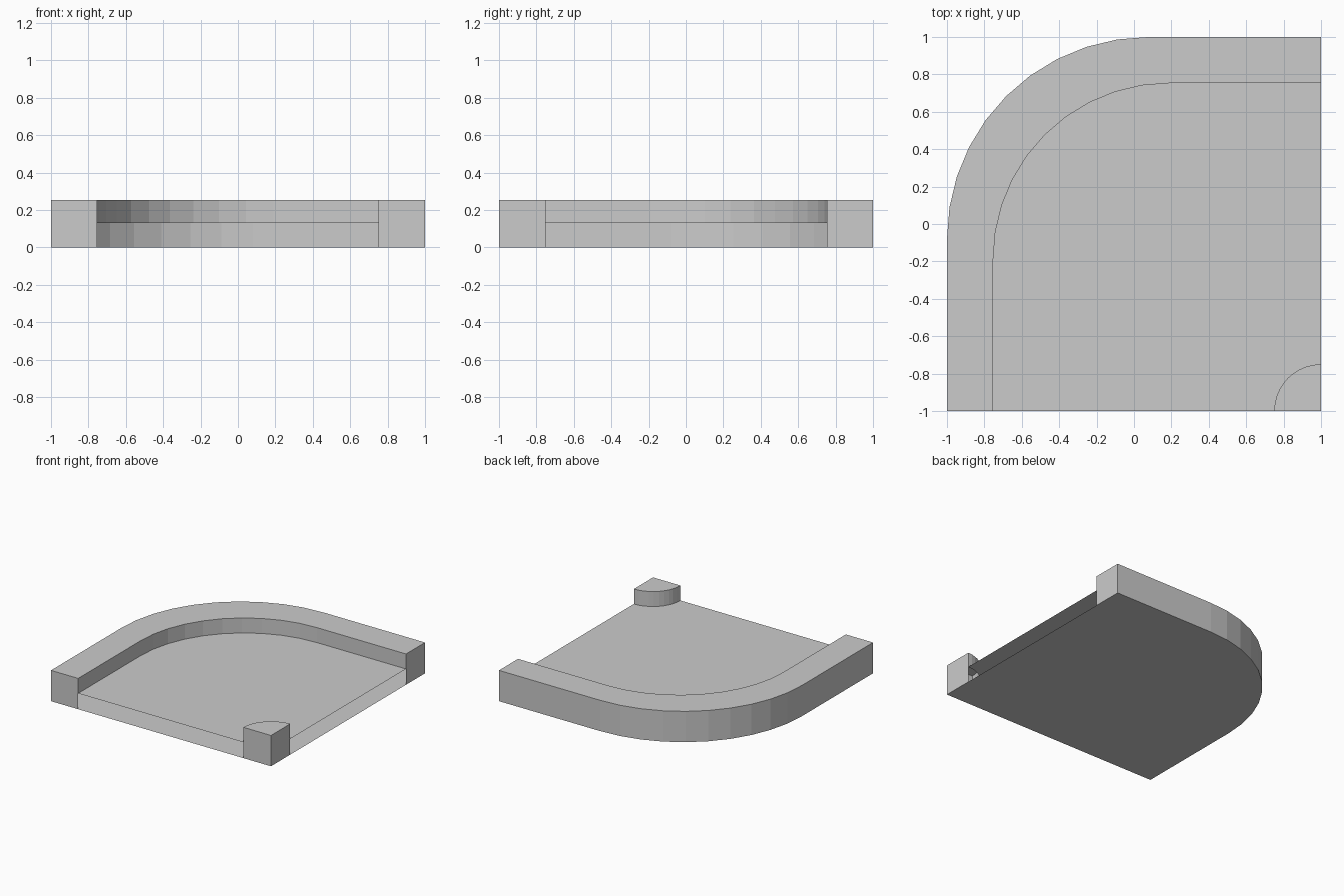
import bpy, bmesh
from math import sin, cos, radians

if "Cube" in bpy.data.objects:
    bpy.data.objects.remove(bpy.data.objects["Cube"])

TOP, FLOOR = 0.253, 0.13
STEPS = 10


def arc(cx, cy, r, start, end):
    angles = [radians(start + (end - start) * i / STEPS) for i in range(STEPS + 1)]
    return [(cx + r * cos(a), cy + r * sin(a)) for a in angles]


def at(points, z):
    return [(x, y, z) for x, y in points]


def strip(a, b):
    return [(a[i], a[i + 1], b[i + 1], b[i]) for i in range(len(a) - 1)]


def upright(a, b, low, high):
    return strip(at([a, b], low), at([a, b], high))


def build(name, faces):
    bm = bmesh.new()
    for face in faces:
        bm.faces.new([bm.verts.new(p) for p in face])
    bmesh.ops.remove_doubles(bm, verts=bm.verts, dist=0.0001)
    mesh = bpy.data.meshes.new(name)
    bm.to_mesh(mesh)
    bm.free()
    obj = bpy.data.objects.new(name, mesh)
    bpy.context.collection.objects.link(obj)
    return obj


# Plan outlines, running from the front left round to the back right
outer = [(-1, -1)] + arc(0.08, -0.08, 1.08, 180, 90) + [(1, 1)]
inner = [(-0.753, -1)] + arc(0.19, -0.19, 0.943, 180, 90) + [(1, 0.753)]
corner = (1, -1)
post = arc(1, -1, 0.25, 90, 180)

# Curved kerb: top, outside, inside above the floor, and both ends
build("curved_kerb",
      strip(at(inner, TOP), at(outer, TOP))
      + strip(at(outer, TOP), at(outer, 0))
      + strip(at(inner, FLOOR), at(inner, TOP))
      + upright(outer[0], inner[0], 0, TOP)
      + upright(inner[-1], outer[-1], 0, TOP))

# Sunken floor sheet; the front and right edges below it are open
build("floor", [at((inner + post)[::-1], FLOOR)])

# Underside sheet
build("base", [at(outer + [corner], 0)])

# Quarter-round post in the front right corner
build("corner_post",
      strip(at(post, FLOOR), at(post, TOP))
      + [at(post + [corner], TOP)]
      + upright(post[-1], corner, 0, TOP)
      + upright(corner, post[0], 0, TOP))
